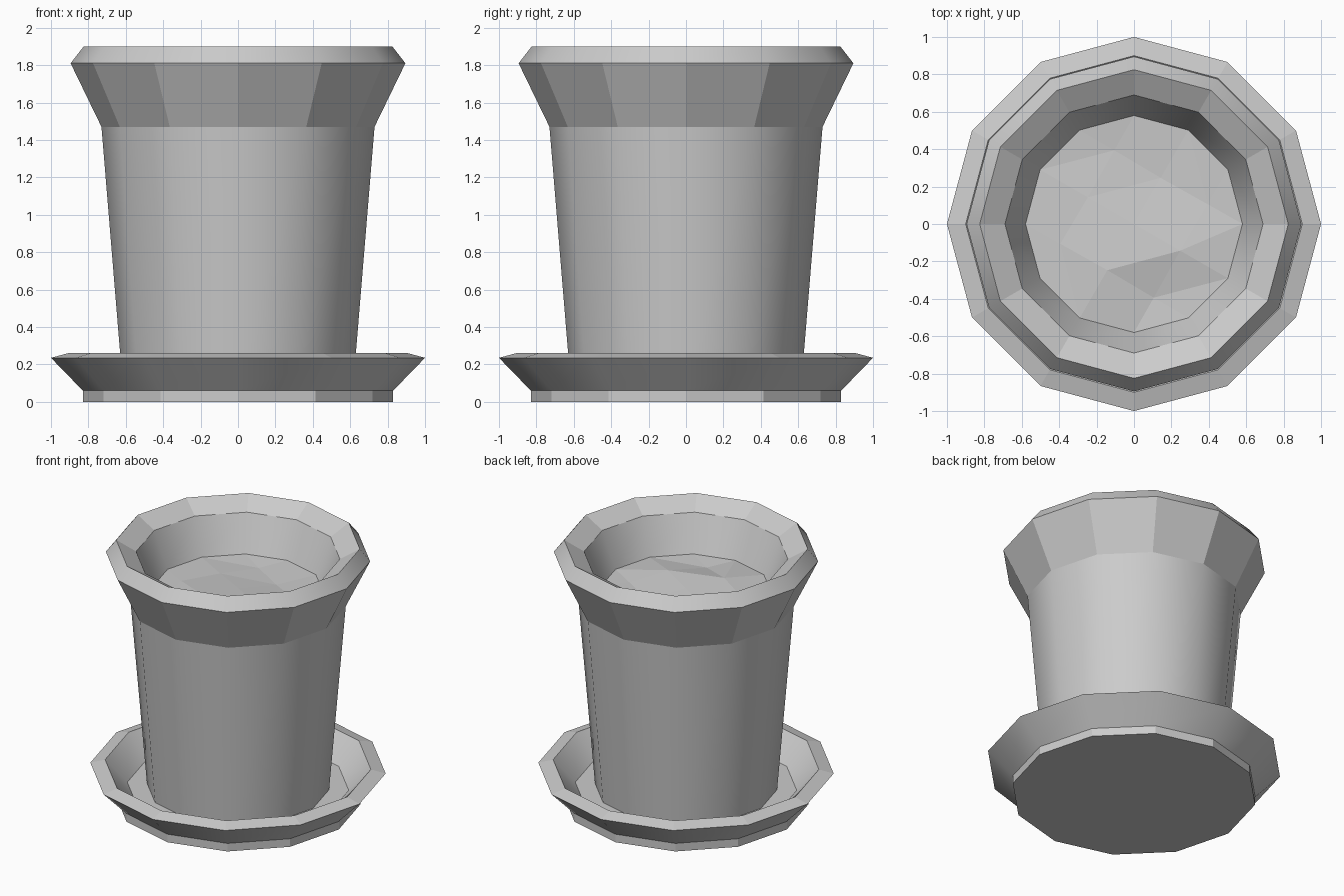
import bpy, bmesh, math, random

if "Cube" in bpy.data.objects:
    bpy.data.objects.remove(bpy.data.objects["Cube"])

random.seed(4)
SIDES = 12


def lathe(name, profile, smooth_bands, caps):
    """Revolve (radius, z) points into 12 sides; bands meet at sharp edges."""
    bm = bmesh.new()
    rings = []
    for r, z in profile:
        rings.append([bm.verts.new((r * math.cos(2 * math.pi * i / SIDES),
                                    r * math.sin(2 * math.pi * i / SIDES), z))
                      for i in range(SIDES)])
    for b, (low, high) in enumerate(zip(rings, rings[1:])):
        for i in range(SIDES):
            j = (i + 1) % SIDES
            f = bm.faces.new((low[i], low[j], high[j], high[i]))
            f.smooth = b in smooth_bands
    if 'start' in caps:
        bm.faces.new(rings[0][::-1])
    if 'end' in caps:
        bm.faces.new(rings[-1])
    for ring in rings:
        for i in range(SIDES):
            e = bm.edges.get((ring[i], ring[(i + 1) % SIDES]))
            if e:
                e.smooth = False
    return finish(name, bm)


def finish(name, bm):
    mesh = bpy.data.meshes.new(name)
    bm.to_mesh(mesh)
    bm.free()
    obj = bpy.data.objects.new(name, mesh)
    bpy.context.collection.objects.link(obj)
    return obj


# Saucer: foot, flared wall, narrow rim, sloped inside and floor
lathe("saucer", [(0.83, 0), (0.83, 0.06), (1.0, 0.235), (0.90, 0.262), (0.75, 0.10)],
      {1, 3}, ('start', 'end'))

# Pot: tapered body, flared collar, bevelled rim, funnel-shaped inside
lathe("pot", [(0.617, 0.10), (0.73, 1.47), (0.895, 1.81), (0.825, 1.90),
              (0.69, 1.82), (0.58, 1.56)],
      {0, 2, 4}, ('start',))

# Soil: lumpy 5 x 5 grid with trimmed corners, fitted to the 12-sided opening
bm = bmesh.new()


def polar(r, deg, z):
    a = math.radians(deg)
    return bm.verts.new((r * math.cos(a), r * math.sin(a), z))


def bump():
    return 1.57 + random.uniform(-0.03, 0.03)


outer = [polar(0.58, 30 * i, 1.56) for i in range(SIDES)]
corner = [polar(0.408, 15 + 90 * k, bump()) for k in range(4)]
mid = [polar(0.285, 60 + 90 * k, bump()) for k in range(4)]
centre = polar(0, 0, 1.575)
for k in range(4):
    a, b = corner[k], corner[(k + 1) % 4]
    o = [outer[(3 * k + n) % SIDES] for n in range(4)]
    m, prev = mid[k], mid[k - 1]
    for tri in ((a, o[0], o[1]), (a, o[1], o[2]), (a, o[2], m),
                (m, o[2], o[3]), (m, o[3], b),
                (centre, prev, m), (prev, a, m)):
        bm.faces.new(tri)
finish("soil", bm)
